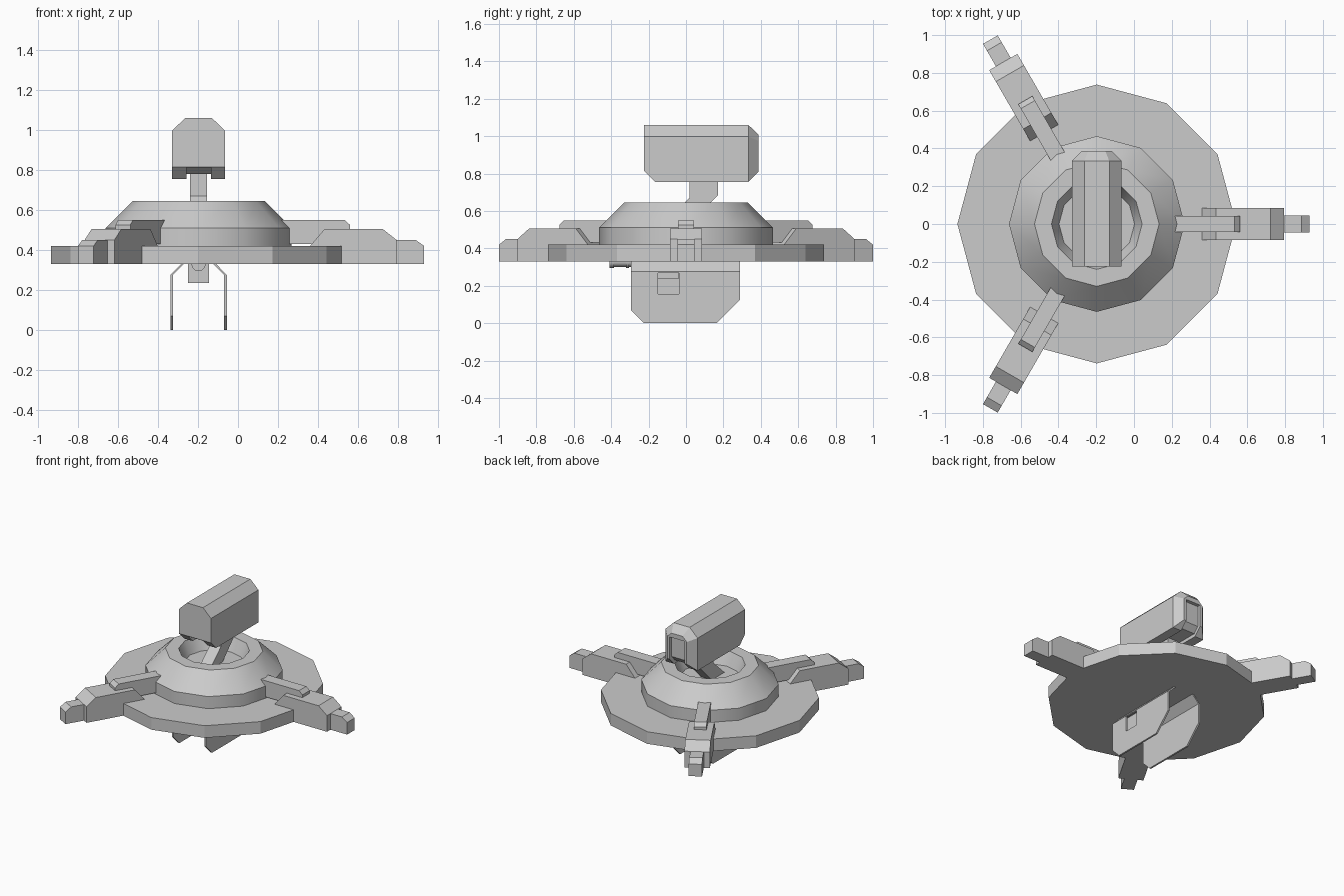
import bpy, bmesh
from math import cos, sin, pi, radians
from mathutils import Matrix, Vector

if "Cube" in bpy.data.objects:
    bpy.data.objects.remove(bpy.data.objects["Cube"])

CX = -0.197  # axis of the round body


def finish(name, bm, smooth=False):
    bmesh.ops.recalc_face_normals(bm, faces=bm.faces)
    me = bpy.data.meshes.new(name)
    bm.to_mesh(me)
    bm.free()
    ob = bpy.data.objects.new(name, me)
    bpy.context.collection.objects.link(ob)
    bpy.context.view_layer.objects.active = ob
    for o in bpy.context.selected_objects:
        o.select_set(False)
    ob.select_set(True)
    if smooth:
        bpy.ops.object.shade_smooth_by_angle(angle=radians(40))
    return ob


def loft(name, rings, smooth=False):
    """Skin closed rings of equal length and cap both ends."""
    bm = bmesh.new()
    rows = [[bm.verts.new(p) for p in r] for r in rings]
    n = len(rows[0])
    for a, b in zip(rows, rows[1:]):
        for i in range(n):
            j = (i + 1) % n
            bm.faces.new((a[i], a[j], b[j], b[i]))
    bm.faces.new(rows[0])
    bm.faces.new(rows[-1])
    return finish(name, bm, smooth)


def lathe(name, profile, sides=12, smooth=False):
    return loft(name, [[(CX + r * cos(2 * pi * i / sides), r * sin(2 * pi * i / sides), z)
                        for i in range(sides)] for r, z in profile], smooth)


def prism_x(name, yz, x0, x1):
    return loft(name, [[(x, y, z) for y, z in yz] for x in (x0, x1)])


def prism_y(name, xz, y0, y1):
    return loft(name, [[(x, y, z) for x, z in xz] for y in (y0, y1)])


def cut(ob, cutter):
    mod = ob.modifiers.new("cut", 'BOOLEAN')
    mod.object, mod.operation, mod.solver = cutter, 'DIFFERENCE', 'EXACT'
    bpy.context.view_layer.objects.active = ob
    bpy.ops.object.modifier_apply(modifier="cut")
    bpy.data.objects.remove(cutter)


# Round body: flat disc and raised collar with a shallow bowl
lathe("base_disc", [(0.738, 0.33), (0.738, 0.42)])
lathe("collar", [(0.465, 0.41), (0.465, 0.51), (0.33, 0.645), (0.24, 0.645), (0.2, 0.55)],
      smooth=True)

# Three radial arms, each a main block, a tip and a top bar (radius, z)
arm_parts = {
    "main": ([(0.40, 0.33), (0.99, 0.33), (0.99, 0.45), (0.92, 0.505), (0.63, 0.505),
              (0.557, 0.42), (0.40, 0.42)], 0.086),
    "tip": ([(0.97, 0.33), (1.127, 0.33), (1.127, 0.42), (1.085, 0.45), (0.97, 0.45)], 0.045),
    "bar": ([(0.40, 0.43), (0.57, 0.43), (0.64, 0.50), (0.757, 0.50), (0.757, 0.525),
             (0.73, 0.55), (0.40, 0.55)], 0.043),
}
for k in range(3):
    turn = Matrix.Translation((CX, 0, 0)) @ Matrix.Rotation(k * 2 * pi / 3, 4, 'Z')
    for part, (profile, half) in arm_parts.items():
        arm = prism_y(f"arm_{part}_{k + 1}", profile, -half, half)
        arm.data.transform(turn)


# Head: long box with chamfered top, front underside and back end
def head_ring(y, half, top_half, low, shoulder, high):
    return [(CX + x, y, z) for x, z in
            [(-half, low), (half, low), (half, shoulder), (top_half, high),
             (-top_half, high), (-half, shoulder)]]


head = loft("head", [head_ring(-0.225, 0.132, 0.066, 0.815, 0.997, 1.06),
                     head_ring(-0.165, 0.132, 0.066, 0.755, 0.997, 1.06),
                     head_ring(0.333, 0.132, 0.066, 0.755, 0.997, 1.06),
                     head_ring(0.387, 0.08, 0.045, 0.81, 0.975, 1.008)])
# Channel running under the head and up the back
cut(head, prism_x("channel_cutter",
                  [(-0.3, 0.812), (-0.215, 0.812), (-0.2, 0.815), (-0.155, 0.78), (0.325, 0.78),
                   (0.362, 0.82), (0.362, 0.975), (0.45, 0.975), (0.45, 0.7), (-0.3, 0.7)],
                  CX - 0.061, CX + 0.061))

# Bent neck from bowl to head
prism_x("neck", [(0.02, 0.80), (0.172, 0.80), (0.172, 0.685), (0.03, 0.54), (-0.12, 0.54),
                 (0.02, 0.67)], CX - 0.043, CX + 0.043)

# Two bent skid plates under the disc
side_profile = [(-0.295, 0.275), (-0.295, 0.07), (-0.225, 0.0), (0.165, 0.0),
                (0.29, 0.127), (0.29, 0.275)]
for s, side in ((-1, "left"), (1, "right")):
    plate = prism_x(f"skid_plate_{side}", side_profile, CX + s * 0.128, CX + s * 0.141)
    if s > 0:
        cut(plate, prism_x("hole_cutter", [(-0.15, 0.157), (-0.038, 0.157), (-0.038, 0.269),
                                           (-0.15, 0.269)], CX + 0.1, CX + 0.17))
    prism_y(f"skid_flange_{side}",
            [(CX + s * x, z) for x, z in
             [(0.128, 0.275), (0.141, 0.275), (0.083, 0.335), (0.068, 0.335)]], -0.295, 0.29)

# Small housing and flanged barrel under the front
prism_y("barrel_housing", [(CX + x, z) for x, z in
                           [(-0.053, 0.235), (0.053, 0.235), (0.053, 0.335), (-0.053, 0.335)]],
        -0.28, -0.04)
for name, r, y0, y1 in (("barrel", 0.03, -0.4, -0.27), ("barrel_muzzle", 0.036, -0.41, -0.385),
                        ("barrel_collar", 0.036, -0.32, -0.305)):
    loft(name, [[(CX + r * cos(2 * pi * i / 12), y, 0.33 + r * sin(2 * pi * i / 12))
                 for i in range(12)] for y in (y0, y1)], smooth=True)
